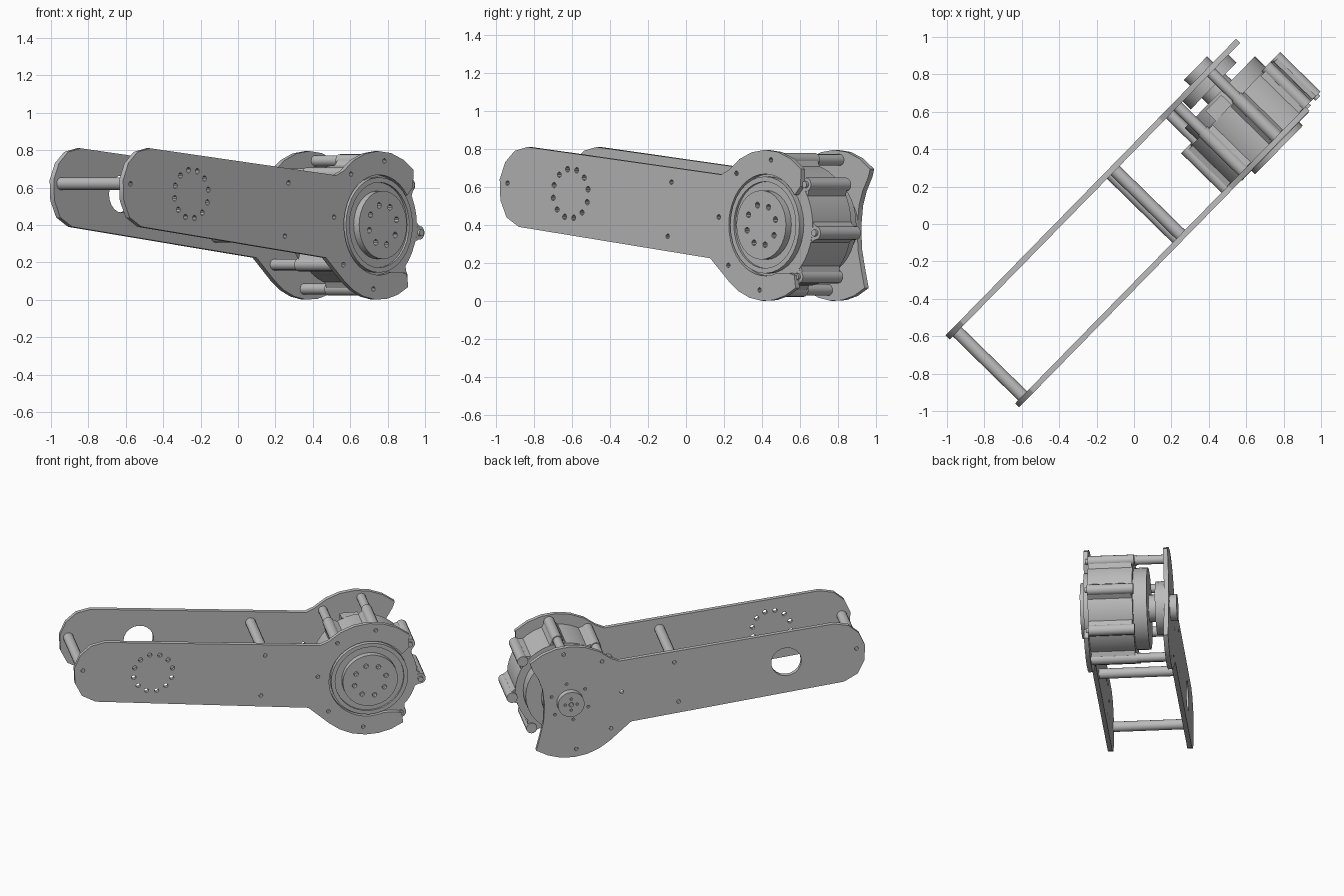
import bpy, math
from mathutils import Matrix, Vector

cube = bpy.data.objects.get("Cube")
if cube:
    bpy.data.objects.remove(cube)

# One plain metal colour
metal = bpy.data.materials.new("grey metal")
metal.use_nodes = True
GREY = (0.5, 0.5, 0.5, 1)
metal.diffuse_color = GREY
metal.node_tree.nodes["Principled BSDF"].inputs["Base Color"].default_value = GREY

# Local frame: X along the arm, Y up, Z out through the front plate
YAW = math.radians(45.6)
along = Vector((math.cos(YAW), math.sin(YAW), 0))
up = Vector((0, 0, 1))
FRAME = Matrix((along, up, along.cross(up))).transposed().to_4x4()
HUB = (0.825, 0.40)


def polar(centre, r, deg):
    a = math.radians(deg)
    return (centre[0] + r * math.cos(a), centre[1] + r * math.sin(a))


def arc(centre, r, start, end, n):
    return [polar(centre, r, start + (end - start) * i / n) for i in range(n + 1)]


def circle(centre, r, n=16):
    return arc(centre, r, 0, 360, n)[:-1]


def slab(name, loops, w0, w1):
    """Flat outline with holes, extruded from depth w0 to w1."""
    curve = bpy.data.curves.new(name, "CURVE")
    curve.dimensions = "2D"
    curve.fill_mode = "BOTH"
    curve.extrude = (w1 - w0) / 2
    for pts in loops:
        spline = curve.splines.new("POLY")
        spline.points.add(len(pts) - 1)
        for p, co in zip(spline.points, pts):
            p.co = (co[0], co[1], 0, 1)
        spline.use_cyclic_u = True
    temp = bpy.data.objects.new(name, curve)
    bpy.context.collection.objects.link(temp)
    bpy.context.view_layer.update()
    mesh = bpy.data.meshes.new_from_object(
        temp.evaluated_get(bpy.context.evaluated_depsgraph_get()))
    bpy.data.objects.remove(temp)
    mesh.materials.clear()
    mesh.materials.append(metal)
    mesh.polygons.foreach_set("use_smooth", [True] * len(mesh.polygons))
    mesh.set_sharp_from_angle(angle=math.radians(28))
    obj = bpy.data.objects.new(name, mesh)
    obj.matrix_world = FRAME @ Matrix.Translation((0, 0, (w0 + w1) / 2))
    bpy.context.collection.objects.link(obj)
    return obj


def disc(name, centre, r, w0, w1, holes=(), n=32):
    return slab(name, [circle(centre, r, n), *holes], w0, w1)


# Depths of the plates
FRONT = (0.217, 0.247)
BACK = (-0.303, -0.272)

# Shared plate outline
tail = [(0.42, 0.225), (-0.99, 0.39), (-1.08, 0.44), (-1.125, 0.53), (-1.13, 0.64),
        (-1.09, 0.73), (-1.02, 0.79), (-0.925, 0.81), (0.50, 0.665)]
upper_lobe = arc(HUB, 0.395, 133, 48, 6)
lower_lobe = arc(HUB, 0.40, -56, -132, 6)

# Fixing positions
LUGS = [polar(HUB, 0.345, 128 - 45 * i) for i in range(8)]
spacers = [(-1.073, 0.62), (0.134, 0.625), (0.106, 0.34)]
lug_rods = [LUGS[0], LUGS[1], LUGS[5], LUGS[6]]
tail_hub = (-0.608, 0.565)


def holes(points, r=0.013):
    return [circle(p, r, 10) for p in points]


# Front plate: open hook around the motor face
mouth = [polar(HUB, 0.33, 38)] + arc(HUB, 0.268, 36, 290, 28) + [
    polar(HUB, 0.285, 298), polar(HUB, 0.31, 305), polar(HUB, 0.34, 309)]
front_fixings = spacers + [LUGS[i] for i in (0, 1, 5, 6, 7)]
slab("front_plate", [tail + upper_lobe + mouth + lower_lobe,
                     *holes(front_fixings),
                     *holes([polar(tail_hub, 0.13, 30 * i + 10) for i in range(12)], 0.015)],
     *FRONT)

# Back plate: lobe with a scooped end
scoop = [(1.075, 0.65), (1.035, 0.58), (1.007, 0.5), (0.994, 0.39), (1.0, 0.27), (1.025, 0.16)]
slab("back_plate", [tail + upper_lobe + scoop + lower_lobe,
                    circle(tail_hub, 0.1, 20),
                    *holes(spacers + lug_rods + [LUGS[7]]),
                    *holes([polar(HUB, 0.13, 60 * i + 20) for i in range(6)], 0.01)],
     *BACK)

# Spacer rods between the plates
for i, p in enumerate(spacers):
    disc(f"spacer_rod_{i + 1}", p, 0.034, BACK[1], FRONT[0], holes([p]), 16)
for i, p in enumerate(lug_rods):
    disc(f"motor_rod_{i + 1}", p, 0.03, BACK[1], -0.08, holes([p]), 16)

# Motor body with lugs around its rim
disc("motor_body", HUB, 0.32, -0.075, FRONT[0], n=40)
for i, p in enumerate(LUGS):
    disc(f"motor_lug_{i + 1}", p, 0.036, -0.085, FRONT[0], n=16)
    a = 128 - 45 * i
    web = [polar(HUB, 0.30, a - 13), polar(HUB, 0.352, a - 5),
           polar(HUB, 0.352, a + 5), polar(HUB, 0.30, a + 13)]
    slab(f"lug_web_{i + 1}", [web], -0.07, FRONT[0] - 0.002)
for i in (2, 3, 4):
    disc(f"lug_bolt_{i}", LUGS[i], 0.018, FRONT[0], FRONT[0] + 0.015, n=12)

# Motor front: rim, recessed face and output boss
disc("front_rim", HUB, 0.255, 0.2, 0.25, [circle(HUB, 0.228, 32)])
disc("front_face", HUB, 0.235, 0.2, 0.236)
boss_holes = holes([polar(HUB, 0.108, 45 * i + 15) for i in range(8)], 0.016)
disc("output_boss", HUB, 0.182, 0.23, 0.277, boss_holes)

# Motor rear: cap, connector and shaft
disc("rear_cap", HUB, 0.268, -0.165, -0.07, n=36)
disc("rear_shaft", HUB, 0.09, -0.22, -0.16, n=24)
slab("connector", [[(0.70, 0.62), (0.82, 0.62), (0.82, 0.70), (0.70, 0.70)]], -0.15, -0.07)

# Bearing on the back plate
disc("bearing_disc", HUB, 0.175, BACK[1], -0.212)
pin_holes = holes([polar(HUB, 0.04, 90 * i) for i in range(4)], 0.009)
disc("bearing_boss", HUB, 0.088, -0.348, BACK[1], pin_holes + holes([HUB], 0.016), 24)
